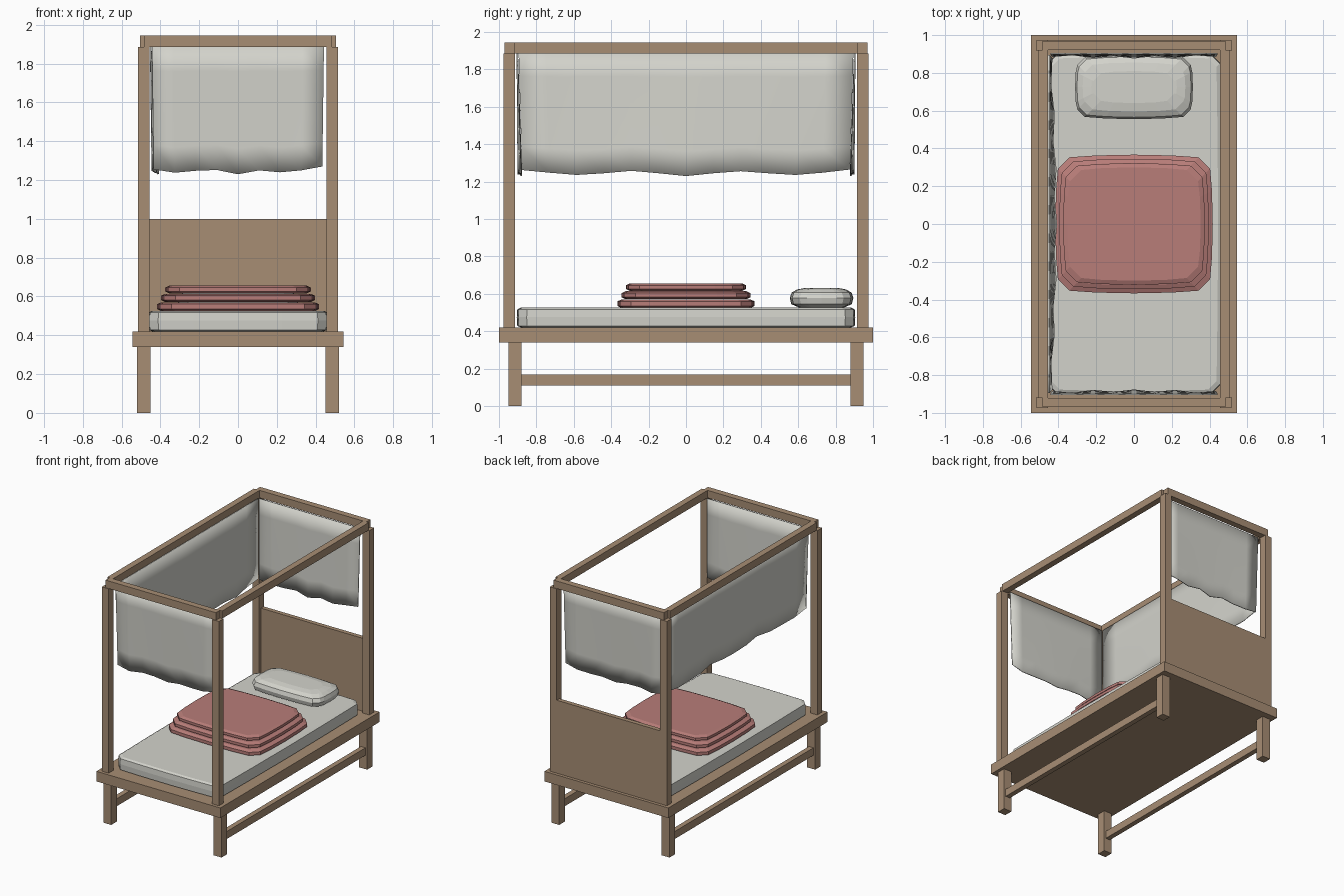
import bpy, bmesh, math

if "Cube" in bpy.data.objects:
    bpy.data.objects.remove(bpy.data.objects["Cube"])


def material(name, rgb):
    m = bpy.data.materials.new(name)
    m.diffuse_color = (*rgb, 1)
    m.use_nodes = True
    m.node_tree.nodes["Principled BSDF"].inputs["Base Color"].default_value = m.diffuse_color
    return m


WOOD = material("oak wood", (0.39, 0.27, 0.175))
LINEN = material("off white linen", (0.65, 0.65, 0.60))
ROSE = material("rose blanket", (0.48, 0.205, 0.19))


def finish(name, bm, mat):
    bmesh.ops.recalc_face_normals(bm, faces=bm.faces)
    mesh = bpy.data.meshes.new(name)
    bm.to_mesh(mesh)
    bm.free()
    mesh.materials.append(mat)
    ob = bpy.data.objects.new(name, mesh)
    bpy.context.collection.objects.link(ob)
    return ob


def box(name, x, y, z, mat=WOOD):
    bm = bmesh.new()
    bmesh.ops.create_cube(bm, size=1)
    for v in bm.verts:
        v.co = [lo + (c + 0.5) * (hi - lo) for c, (lo, hi) in zip(v.co, (x, y, z))]
    return finish(name, bm, mat)


def cushion(name, cx, cy, hx, hy, cut, bulge, rings, mat):
    """Stack of chamfered, slightly bulging outlines; rings are (inset, z)."""
    bm = bmesh.new()
    loops = []
    for inset, z in rings:
        ax, ay = hx - inset, hy - inset
        ix, iy = ax - bulge, ay - bulge
        c = cut
        quarter = [(ax, 0), (ax - bulge * 0.3, iy * 0.5), (ix, iy - c), (ix - c, iy),
                   (ix * 0.5, ay - bulge * 0.3), (0, ay)]
        half = quarter + [(-px, py) for px, py in reversed(quarter[:-1])]
        outline = half + [(px, -py) for px, py in reversed(half[1:-1])]
        loops.append([bm.verts.new((cx + px, cy + py, z)) for px, py in outline])
    n = len(loops[0])
    for a, b in zip(loops, loops[1:]):
        for i in range(n):
            j = (i + 1) % n
            bm.faces.new((a[i], a[j], b[j], b[i]))
    bm.faces.new(loops[0])
    bm.faces.new(loops[-1])
    return finish(name, bm, mat)


# Platform, legs and low stretchers
box("platform", (-0.545, 0.545), (-1, 1), (0.34, 0.42))
for sx, side in ((-1, "left"), (1, "right")):
    for sy, end in ((-1, "front"), (1, "back")):
        box(f"{end}_{side}_leg", sorted((sx * 0.45, sx * 0.52)),
            sorted((sy * 0.88, sy * 0.95)), (0, 0.34))
        box(f"{end}_{side}_post", sorted((sx * 0.455, sx * 0.515)),
            sorted((sy * 0.915, sy * 0.975)), (0.42, 1.885))
    box(f"{side}_stretcher", sorted((sx * 0.465, sx * 0.505)), (-0.88, 0.88), (0.11, 0.17))
    box(f"{side}_canopy_rail", sorted((sx * 0.455, sx * 0.505)), (-0.92, 0.92), (1.885, 1.945))

# Canopy end rails and headboard
for sy, end in ((-1, "front"), (1, "back")):
    box(f"{end}_canopy_rail", (-0.485, 0.485), sorted((sy * 0.92, sy * 0.97)), (1.885, 1.945))
box("headboard", (-0.455, 0.455), (0.94, 0.975), (0.42, 1.0))

# Bedding
cushion("mattress", 0, 0, 0.465, 0.905, 0.045, 0.008,
        [(0.025, 0.42), (0.003, 0.428), (0, 0.475), (0.003, 0.517), (0.02, 0.526)], LINEN)
for i, (hx, hy, z0, z1) in enumerate(((0.417, 0.367, 0.525, 0.57),
                                      (0.396, 0.345, 0.572, 0.614),
                                      (0.375, 0.322, 0.616, 0.656))):
    cushion(f"blanket_fold_{i + 1}", 0, 0, hx, hy, 0.06, 0.014,
            [(0.02, z0), (0.0, z0 + 0.010), (0.0, z1 - 0.010), (0.022, z1)], ROSE)
cushion("pillow", 0, 0.725, 0.312, 0.17, 0.04, 0.012,
        [(0.05, 0.527), (0.008, 0.545), (0, 0.578), (0.01, 0.607), (0.04, 0.624),
         (0.085, 0.632)], LINEN)


def curtain(name, half, place, hem, bow):
    """Thin cloth; place(u, d, z) maps run and inward offset to space."""
    bm = bmesh.new()
    cols, rows = len(hem) - 1, 5
    grid = []
    for i in range(cols + 1):
        u = -half + 2 * half * i / cols
        col = []
        for j in range(rows + 1):
            t = j / rows
            ripple = 0.006 * t * math.cos(i * math.pi)
            d = bow * t * math.cos(0.5 * math.pi * u / half) + 0.008 * t + ripple
            col.append(bm.verts.new(place(u * (1 - 0.02 * t), d, 1.89 + (hem[i] - 1.89) * t)))
        grid.append(col)
    for a, b in zip(grid, grid[1:]):
        for j in range(rows):
            bm.faces.new((a[j], a[j + 1], b[j + 1], b[j]))
    ob = finish(name, bm, LINEN)
    mod = ob.modifiers.new("cloth", "SOLIDIFY")
    mod.thickness = 0.008
    mod.offset = 0
    return ob


# Curtains hang on both ends and along the left side
END_HEM = (1.255, 1.238, 1.248, 1.252, 1.23, 1.25, 1.24, 1.25, 1.27)
SIDE_HEM = (1.262, 1.248, 1.236, 1.245, 1.258, 1.245, 1.23, 1.245, 1.256, 1.245, 1.236, 1.248, 1.265)
curtain("front_curtain", 0.443, lambda u, d, z: (u, -0.902 + d, z), END_HEM, 0.008)
curtain("back_curtain", 0.443, lambda u, d, z: (u, 0.902 - d, z), END_HEM, 0.008)
curtain("left_curtain", 0.895, lambda u, d, z: (-0.45 + d, u, z), SIDE_HEM, 0.025)

# Soft shading on the bedding and curtains
for ob in bpy.data.objects:
    ob.select_set("curtain" in ob.name)
    if "curtain" in ob.name:
        bpy.context.view_layer.objects.active = ob
bpy.ops.object.shade_smooth_by_angle(angle=math.radians(30))
